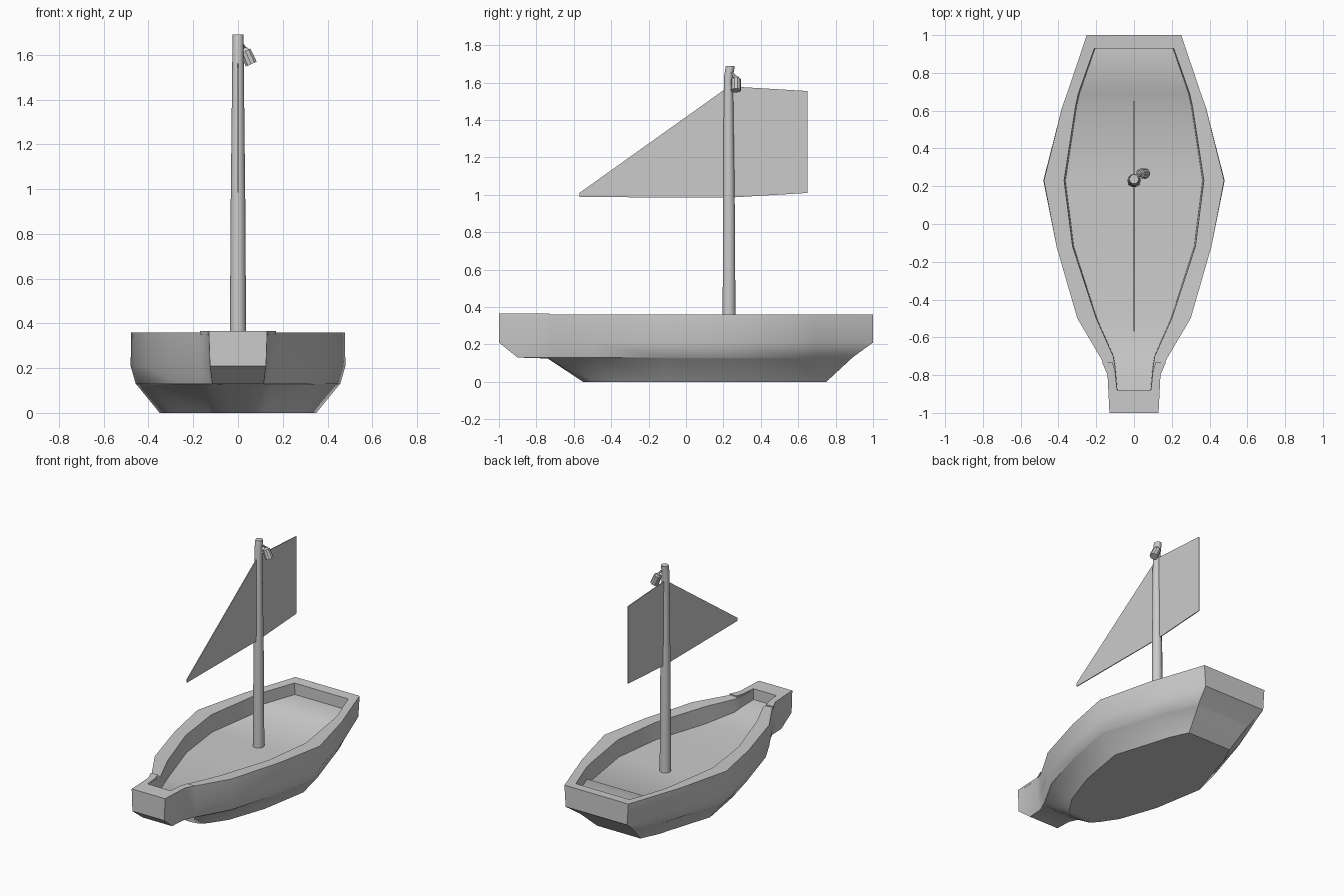
import bpy, bmesh, math
from mathutils import Vector, Matrix

if "Cube" in bpy.data.objects:
    bpy.data.objects.remove(bpy.data.objects["Cube"])


def finish(name, bm, angle=35):
    bmesh.ops.recalc_face_normals(bm, faces=bm.faces)
    me = bpy.data.meshes.new(name)
    bm.to_mesh(me)
    bm.free()
    ob = bpy.data.objects.new(name, me)
    bpy.context.collection.objects.link(ob)
    bpy.ops.object.select_all(action='DESELECT')
    ob.select_set(True)
    bpy.context.view_layer.objects.active = ob
    bpy.ops.object.shade_smooth_by_angle(angle=math.radians(angle))
    return ob


def bridge(bm, a, b):
    n = len(a)
    for i in range(n):
        bm.faces.new((a[i], a[(i + 1) % n], b[(i + 1) % n], b[i]))


# Hull: half outlines running stern to prow, mirrored into closed rings
Y = [1, .69, .62, .23, -.12, -.5, -.72, -.8, -1]
top = list(zip([.25, .355, .38, .477, .41, .30, .17, .14, .13], Y))
belt = list(zip([.24, .355, .38, .48, .41, .30, .17, .135, .125], Y))
chine = [(.21, .89), (.32, .67), (.345, .59), (.457, .23), (.39, -.12),
         (.28, -.49), (.16, -.7), (.12, -.79), (.115, -.9)]
under = [(.205, .885), (.315, .66), (.34, .58), (.452, .23), (.385, -.12),
         (.27, -.48), (.15, -.68), (.12, -.73), (.06, -.74)]
keel = [(.17, .75), (.23, .62), (.25, .55), (.35, .23), (.29, -.12),
        (.2, -.38), (.12, -.5), (.08, -.54), (.03, -.55)]
inner = [(.21, .93), (.295, .69), (.31, .62), (.37, .23), (.325, -.12),
         (.2, -.5), (.11, -.7), (.10, -.76), (.09, -.88)]
floor_z = [.275, .275, .235, .235, .235, .235, .265, .28, .29]

bm = bmesh.new()


def ring(half, zs):
    zs = zs if isinstance(zs, list) else [zs] * len(half)
    r = [bm.verts.new((x, y, z)) for (x, y), z in zip(half, zs)]
    l = [bm.verts.new((-x, y, z)) for (x, y), z in zip(half, zs)]
    return r + l[::-1]


floor_half = [(x * .98, y) for x, y in inner]
rings = [ring(keel, 0), ring(under, .125), ring(chine, .13), ring(belt, .21),
         ring(top, .36), ring(inner, .355), ring(floor_half, floor_z)]
for a, b in zip(rings, rings[1:]):
    bridge(bm, a, b)
n = len(Y)
for r in (rings[0], rings[-1]):          # bottom and deck strips
    for i in range(n - 1):
        bm.faces.new((r[i], r[i + 1], r[-2 - i], r[-1 - i]))
finish("hull", bm)

# Thin raised cap around the prow
bm = bmesh.new()
cap_out = [(.17, -.73), (.14, -.8), (.13, -1)]
cap_in = [(.115, -.73), (.10, -.78), (.09, -.88)]
lo_o, lo_i = ring(cap_out, .35), ring(cap_in, .35)
hi_o, hi_i = ring(cap_out, .366), ring(cap_in, .366)
for a, b in ((lo_o, hi_o), (hi_o, hi_i), (hi_i, lo_i), (lo_i, lo_o)):
    for i in range(5):
        bm.faces.new((a[i], a[i + 1], b[i + 1], b[i]))
for k in (0, 5):
    bm.faces.new((lo_o[k], hi_o[k], hi_i[k], lo_i[k]))
finish("prow_cap", bm)

# Mast: tapered tube with a slightly bent tip
bm = bmesh.new()
prev = None
for z, r, y in ((.2, .037, .23), (.9, .033, .23), (1.63, .025, .227), (1.69, .025, .237)):
    cur = [bm.verts.new((r * math.cos(t), y + r * math.sin(t), z))
           for t in (math.tau * i / 10 for i in range(10))]
    if prev:
        bridge(bm, prev, cur)
    else:
        bm.faces.new(cur)
    prev = cur
bm.faces.new(prev)
finish("mast", bm, 40)

# Sail: thin sheet split at the mast
bm = bmesh.new()
pts = [(-.57, .988), (.23, .985), (.65, 1.01), (.65, 1.555), (.23, 1.58), (-.57, 1.01)]
v = [bm.verts.new((-.003, y, z)) for y, z in pts]
faces = [bm.faces.new((v[0], v[1], v[4], v[5])), bm.faces.new(v[1:5])]
res = bmesh.ops.extrude_face_region(bm, geom=faces, use_keep_orig=True)
for e in res['geom']:
    if isinstance(e, bmesh.types.BMVert):
        e.co.x = .003
finish("sail", bm)

# Hanging lantern, tilted, with a small hook to the mast
tilt = Matrix.Translation((.046, .267, 1.588)) @ Matrix.Rotation(math.radians(-24), 4, 'Y')
bm = bmesh.new()
for r1, r2, d, z in ((.028, .026, .065, 0), (.02, .014, .015, .038)):
    bmesh.ops.create_cone(bm, cap_ends=True, segments=10, radius1=r1, radius2=r2,
                          depth=d, matrix=tilt @ Matrix.Translation((0, 0, z)))
finish("lantern", bm)
bm = bmesh.new()
a, b = Vector((.03, .267, 1.63)), Vector((.01, .235, 1.66))
rot = (b - a).to_track_quat('Z', 'Y').to_matrix().to_4x4()
bmesh.ops.create_cone(bm, cap_ends=True, segments=6, radius1=.007, radius2=.007,
                      depth=(b - a).length, matrix=Matrix.Translation((a + b) / 2) @ rot)
finish("lantern_hook", bm)
